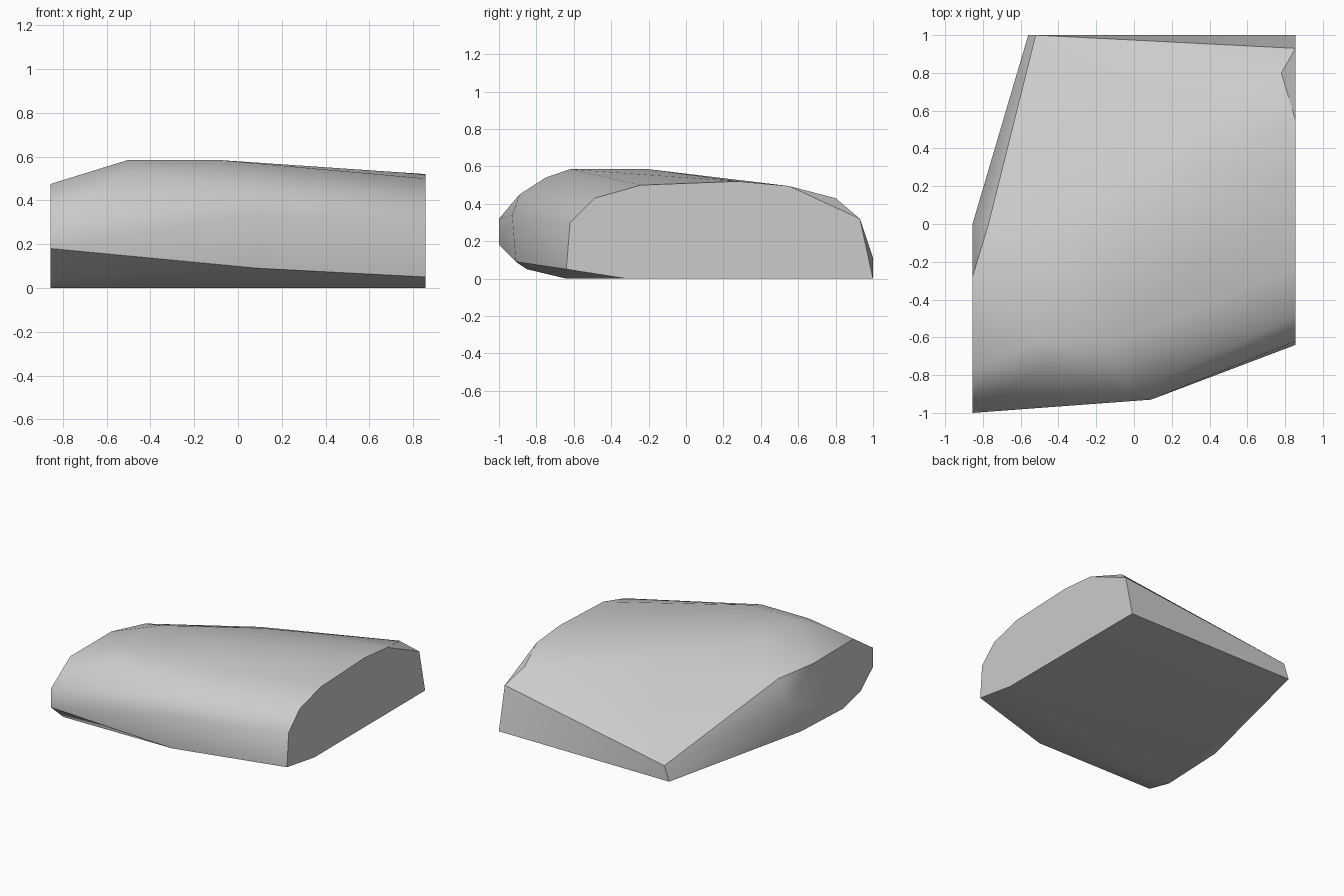
import bpy
import bmesh
from mathutils import Vector

# Start clean: remove only the default cube
default_cube = bpy.data.objects.get("Cube")
if default_cube:
    bpy.data.objects.remove(default_cube, do_unlink=True)

HALF_WIDTH = 0.855


def make_material(name, colour):
    """One flat colour, set for the viewport and for renders."""
    material = bpy.data.materials.new(name)
    material.use_nodes = True
    material.diffuse_color = colour
    shader = material.node_tree.nodes["Principled BSDF"]
    shader.inputs["Base Color"].default_value = colour
    return material


def section(x, profile):
    """Place a (y, z) profile on the plane at the given x."""
    return [Vector((x, y, z)) for y, z in profile]


def make_hull(name, points, material):
    """Stretch a closed faceted skin over the given section points."""
    shell = bmesh.new()
    for point in points:
        shell.verts.new(point)
    result = bmesh.ops.convex_hull(shell, input=shell.verts[:])
    unused = set(result["geom_interior"]) | set(result["geom_unused"])
    spare = [item for item in unused if isinstance(item, bmesh.types.BMVert)]
    bmesh.ops.delete(shell, geom=spare, context="VERTS")
    bmesh.ops.dissolve_limit(shell, angle_limit=0.01,
                             verts=shell.verts[:], edges=shell.edges[:])
    bmesh.ops.recalc_face_normals(shell, faces=shell.faces[:])
    mesh = bpy.data.meshes.new(name)
    shell.to_mesh(mesh)
    shell.free()
    mesh.materials.append(material)
    body = bpy.data.objects.new(name, mesh)
    bpy.context.collection.objects.link(body)
    return body


# Flat cut at the low-x end, with a chamfered lower front
points = section(-HALF_WIDTH, [
    (-1, .18), (-1, .32), (-.77, .475), (-.28, .475),
    (0, .26), (-.14, .02), (-.64, 0), (-.85, .05)])

# Slanted rear shoulder running down to the low back corner
points += section(-.77, [(0, .45)])
points += section(-.56, [(1, 0)])
points += section(-.52, [(1, .11)])

# Rounded brow and flat crown
points += section(-.5, [(-.955, .37), (-.75, .54), (-.62, .585), (-.2, .585)])
points += section(-.1, [(-.75, .54), (-.62, .585), (-.2, .585)])
points += section(0, [(-.89, .45), (.28, .515)])

# Bend in the front wall
points += section(.09, [(-.91, .09), (-.93, .34)])

# Small clipped corner behind the high-x end
points += section(.78, [(.8, .43)])

# Flat cut at the high-x end
points += section(HALF_WIDTH, [
    (-.32, 0), (-.64, .05), (-.62, .3), (-.49, .43), (-.24, .5),
    (.28, .52), (.55, .495), (.93, .32), (1, 0)])

stone_grey = make_material("stone grey", (0.6, 0.6, 0.6, 1))
block = make_hull("rounded_block", points, stone_grey)

# Soft shading over the crown, crisp at the cut ends
bpy.ops.object.select_all(action="DESELECT")
block.select_set(True)
bpy.context.view_layer.objects.active = block
bpy.ops.object.shade_smooth_by_angle(angle=0.56)
